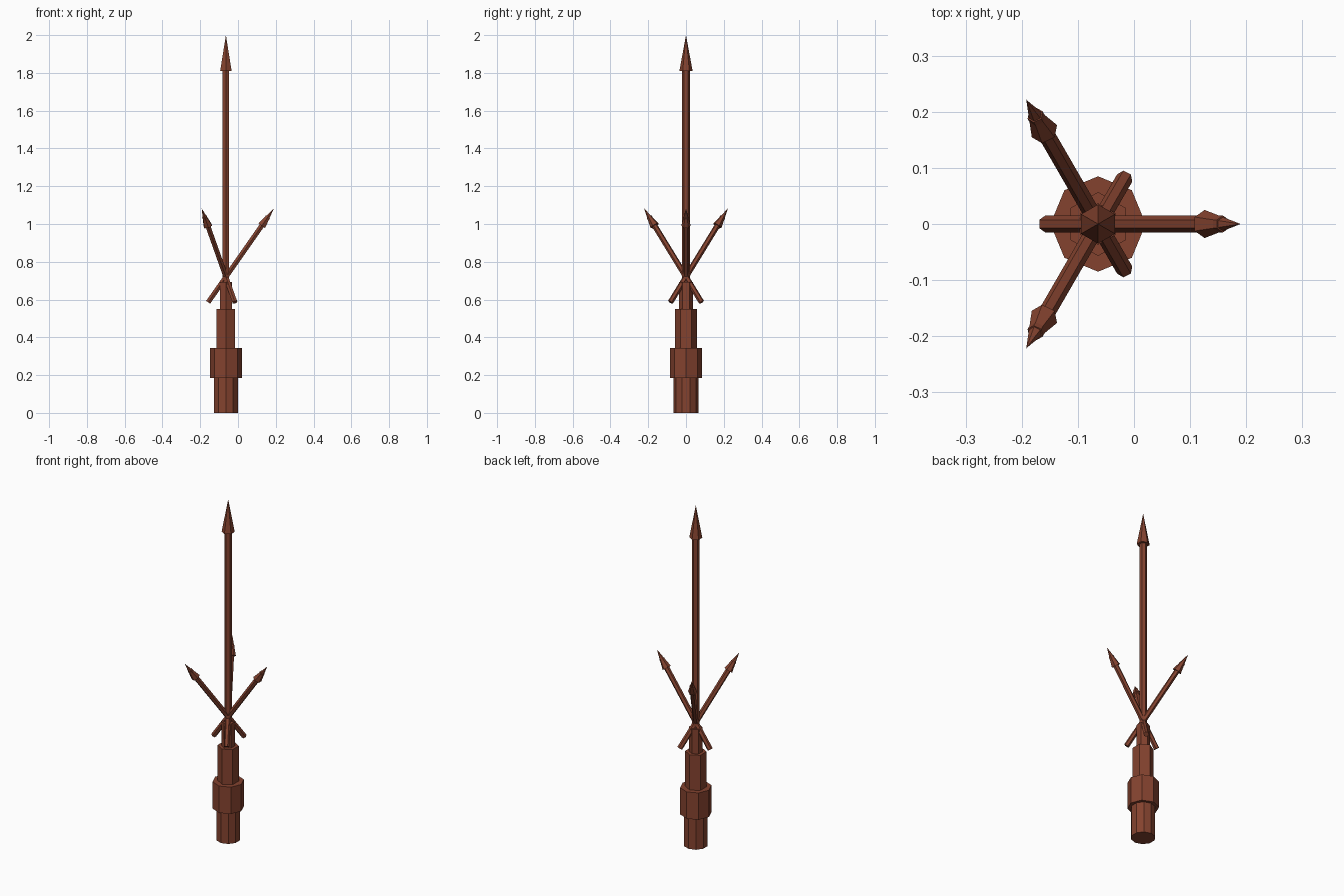
import bpy, math
from mathutils import Euler, Vector

if "Cube" in bpy.data.objects:
    bpy.data.objects.remove(bpy.data.objects["Cube"])

AXIS_X = -0.064

rust = bpy.data.materials.new("rust_brown")
rust.diffuse_color = (0.23, 0.055, 0.028, 1)
rust.use_nodes = True
rust.node_tree.nodes["Principled BSDF"].inputs["Base Color"].default_value = rust.diffuse_color


def prism(name, sides, r1, r2, start, end, origin=(AXIS_X, 0, 0), rot=(0, 0, 0)):
    """Flat-faced cylinder or cone between two distances along its own axis."""
    rot = Euler([math.radians(a) for a in rot])
    offset = Vector((0, 0, (start + end) / 2))
    offset.rotate(rot)
    bpy.ops.mesh.primitive_cone_add(
        vertices=sides, radius1=r1, radius2=r2, depth=end - start,
        location=Vector(origin) + offset, rotation=rot)
    ob = bpy.context.object
    ob.name = name
    ob.data.materials.append(rust)
    return ob


# Stacked base, from the ground up
prism("base", 10, 0.066, 0.066, 0.0, 0.19)
prism("collar", 8, 0.085, 0.085, 0.185, 0.343)
prism("lower_neck", 6, 0.057, 0.057, 0.34, 0.55)
prism("upper_neck", 6, 0.037, 0.037, 0.545, 0.693)

# Tall central spike
prism("main_rod", 6, 0.02, 0.02, 0.66, 1.85)
prism("main_tip", 6, 0.035, 0, 1.81, 2.0)

# Three slanted spikes crossing the central rod
tilts = {"right": (0, 35, 0), "back": (-30, -19.5, 0), "front": (30, -19.5, 0)}
for side, rot in tilts.items():
    pivot = (AXIS_X, 0, 0.72)
    prism(side + "_rod", 6, 0.015, 0.015, -0.164, 0.388, pivot, rot)
    prism(side + "_tip", 6, 0.025, 0, 0.331, 0.443, pivot, rot)
